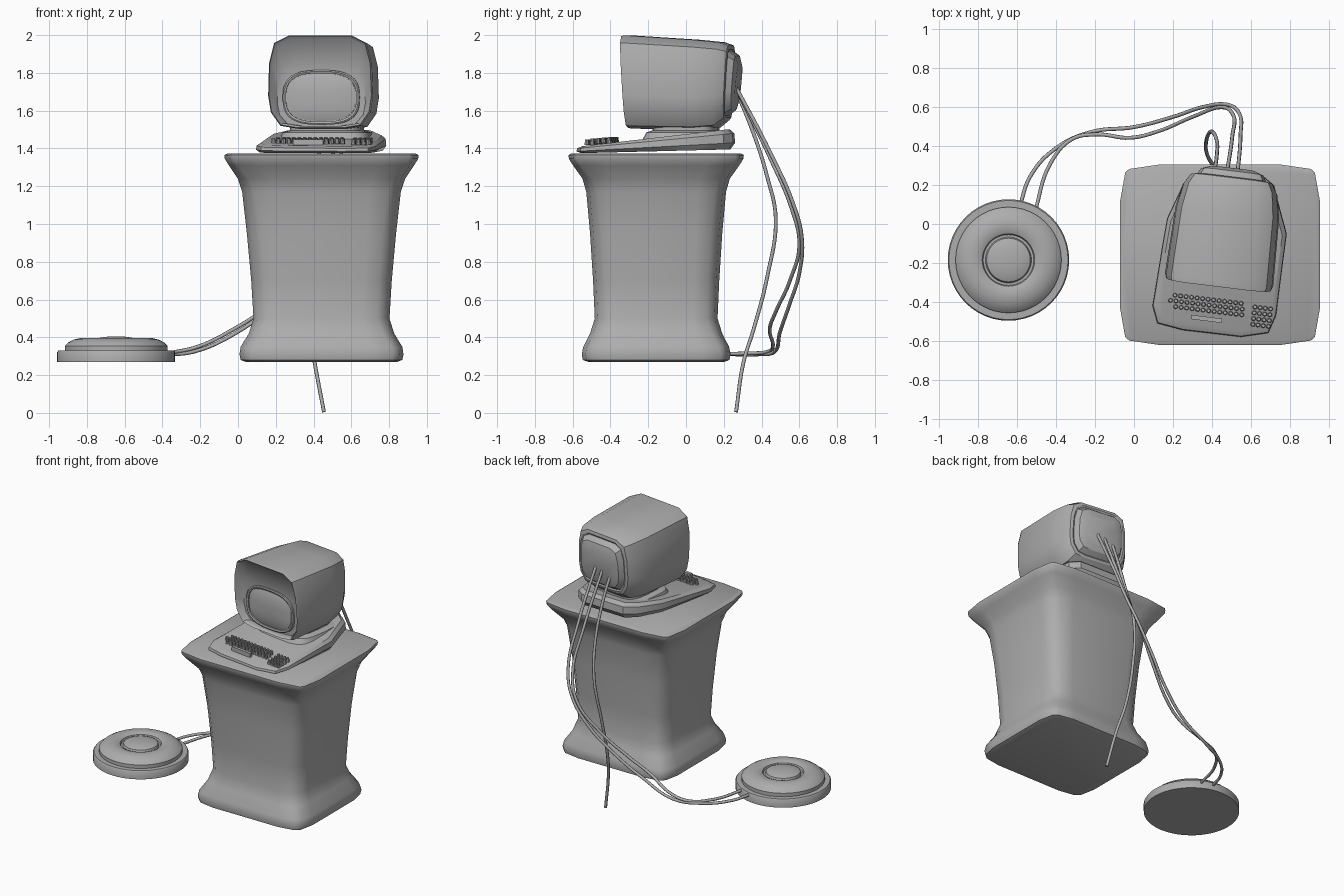
import bpy, bmesh, math
from mathutils import Matrix, Vector

cube = bpy.data.objects.get("Cube")
if cube:
    bpy.data.objects.remove(cube)

grey = bpy.data.materials.new("plain_grey")
grey.diffuse_color = (0.42, 0.42, 0.42, 1)
grey.use_nodes = True
grey.node_tree.nodes["Principled BSDF"].inputs["Base Color"].default_value = (0.42, 0.42, 0.42, 1)

# Frame shared by the turned computer parts
TURN = Matrix.Translation((0.47, -0.02, 0)) @ Matrix.Rotation(math.radians(-7), 4, 'Z')


def finish(name, bm, angle=35, matrix=None):
    bmesh.ops.recalc_face_normals(bm, faces=bm.faces)
    mesh = bpy.data.meshes.new(name)
    bm.to_mesh(mesh)
    bm.free()
    if matrix:
        mesh.transform(matrix)
    mesh.materials.append(grey)
    obj = bpy.data.objects.new(name, mesh)
    bpy.context.collection.objects.link(obj)
    bpy.ops.object.select_all(action='DESELECT')
    obj.select_set(True)
    bpy.context.view_layer.objects.active = obj
    bpy.ops.object.shade_smooth_by_angle(angle=math.radians(angle))
    return obj


def loft(name, loops, angle=35, matrix=None):
    """Skin a list of equal-length loops and cap both ends."""
    bm = bmesh.new()
    rings = [[bm.verts.new(p) for p in loop] for loop in loops]
    n = len(rings[0])
    for a, b in zip(rings, rings[1:]):
        for i in range(n):
            j = (i + 1) % n
            bm.faces.new((a[i], a[j], b[j], b[i]))
    bm.faces.new(rings[0])
    bm.faces.new(rings[-1])
    return finish(name, bm, angle, matrix)


def superellipse(w, h, power, n):
    pts = []
    for i in range(n):
        t = 2 * math.pi * i / n
        c, s = math.cos(t), math.sin(t)
        pts.append((w * math.copysign(abs(c) ** (2 / power), c),
                    h * math.copysign(abs(s) ** (2 / power), s)))
    return pts


# Pedestal: bowed square sections with softened corners
def pedestal_section(z, a, b, cut):
    quarter = [(1, 0), (1, 0.6), (0.95, 0.94 - cut), (0.94 - cut, 0.95), (0.6, 1)]
    loop = []
    for k in range(4):
        for u, v in quarter:
            for _ in range(k):
                u, v = -v, u
            loop.append((0.442 + a * u, -0.158 + b * v, z))
    return loop


pedestal = [(0.27, 0.40, 0.36, 0.07), (0.28, 0.428, 0.388, 0.07), (0.31, 0.434, 0.394, 0.07),
            (0.35, 0.428, 0.386, 0.08), (0.42, 0.385, 0.35, 0.1), (0.5, 0.36, 0.325, 0.12),
            (0.7, 0.372, 0.334, 0.12), (0.95, 0.395, 0.35, 0.12), (1.17, 0.42, 0.37, 0.1),
            (1.24, 0.443, 0.39, 0.08), (1.31, 0.49, 0.44, 0.04), (1.345, 0.512, 0.462, 0.03),
            (1.365, 0.513, 0.464, 0.03), (1.372, 0.5, 0.452, 0.03)]
loft("pedestal", [pedestal_section(*row) for row in pedestal], 50)

# Keyboard base: tapered plan that rises to the back
plan = [(0.095, -0.42), (0.12, -0.51), (0.25, -0.545), (0.55, -0.58), (0.69, -0.56), (0.73, -0.47),
        (0.785, -0.05), (0.75, 0.08), (0.72, 0.2), (0.66, 0.25), (0.32, 0.26), (0.25, 0.2),
        (0.17, 0.03), (0.15, -0.08)]


def base_loop(scale, z, rise):
    loop = []
    for x, y in plan:
        loop.append((0.45 + (x - 0.45) * scale, -0.16 + (y + 0.16) * scale, z + rise * (y + 0.58) / 0.84))
    return loop


loft("keyboard_base", [base_loop(0.94, 1.375, 0.02), base_loop(1, 1.385, 0.045),
                       base_loop(0.99, 1.4, 0.08), base_loop(0.93, 1.412, 0.09)], 30)

# Swivel neck
loft("swivel_neck", [[(x, y + 0.02, z) for x, y in superellipse(w, d, 4, 24)]
                     for z, w, d in ((1.43, 0.25, 0.23), (1.485, 0.23, 0.2), (1.495, 0.19, 0.17), (1.53, 0.19, 0.17))],
     30, TURN)

# Monitor shell: half outline mirrored, swept front to back
half = [(0.6, 1), (0.88, 0.84), (0.98, 0.4), (1, -0.3), (0.95, -0.65), (0.77, -0.94), (0.45, -1)]
outline = half + [(-u, v) for u, v in reversed(half)]


def shell_loop(y, w, low, high, tilt=0):
    mid, h = (low + high) / 2, (high - low) / 2
    return [(w * u, y - tilt * v, mid + h * v) for u, v in outline]


shell = [shell_loop(-0.235, 0.2, 1.53, 1.81, 0.005), shell_loop(-0.24, 0.235, 1.52, 1.86, 0.01),
         shell_loop(-0.275, 0.262, 1.52, 1.982, 0.015), shell_loop(-0.29, 0.273, 1.51, 1.996, 0.015),
         shell_loop(-0.27, 0.28, 1.505, 1.998, 0.012), shell_loop(0.08, 0.268, 1.5, 1.975),
         shell_loop(0.2, 0.245, 1.51, 1.962, -0.01), shell_loop(0.25, 0.215, 1.55, 1.945, -0.01),
         shell_loop(0.255, 0.195, 1.565, 1.925, -0.01), shell_loop(0.25, 0.185, 1.575, 1.915, -0.01),
         shell_loop(0.285, 0.165, 1.6, 1.89, -0.01), shell_loop(0.3, 0.125, 1.64, 1.84, -0.01)]
loft("monitor_shell", shell, 30, TURN)

# Screen surround and domed glass
def oval(w, h, y):
    return [(x, y, 1.67 + z) for x, z in superellipse(w, h, 2.8, 40)]


loft("screen_surround", [oval(0.205, 0.145, -0.22), oval(0.205, 0.145, -0.25), oval(0.198, 0.138, -0.254),
                         oval(0.188, 0.128, -0.25), oval(0.188, 0.128, -0.24)], 40, TURN)
loft("screen_glass", [oval(0.184 * s, 0.124 * s, y) for s, y in
                      ((1, -0.225), (1, -0.245), (0.85, -0.252), (0.55, -0.259), (0.2, -0.262))], 40, TURN)


# Keys: staggered rows, number block and space bar
def add_key(bm, x, y, width=0.024):
    z = 1.412 + 0.11 * (y + 0.56)
    made = bmesh.ops.create_cone(bm, cap_ends=True, segments=8, radius1=0.0125, radius2=0.009, depth=0.03)
    bmesh.ops.scale(bm, verts=made["verts"], vec=(width / 0.024, 0.95, 1))
    bmesh.ops.translate(bm, verts=made["verts"], vec=(x, y, z + 0.012))


bm = bmesh.new()
for row, (start, count) in enumerate([(-0.215, 13), (-0.235, 14), (-0.205, 13)]):
    for i in range(count):
        add_key(bm, start + 0.0285 * i, -0.375 - 0.029 * row)
for row in range(4):
    for col in range(4):
        add_key(bm, 0.2 + 0.027 * col, -0.385 - 0.03 * row)
finish("keys", bm, 30, TURN)

bm = bmesh.new()
made = bmesh.ops.create_cube(bm, size=1)
bmesh.ops.scale(bm, verts=made["verts"], vec=(0.16, 0.022, 0.03))
bmesh.ops.translate(bm, verts=made["verts"], vec=(-0.04, -0.476, 1.433))
finish("space_bar", bm, 30, TURN)

# Round floor unit: turned profile of radius and height
profile = [(0.312, 0.27), (0.312, 0.322), (0.306, 0.33), (0.272, 0.33), (0.272, 0.355), (0.255, 0.372),
           (0.225, 0.388), (0.19, 0.396), (0.155, 0.394), (0.135, 0.385), (0.13, 0.37), (0.118, 0.37),
           (0.112, 0.388), (0.09, 0.397), (0.05, 0.403), (0.015, 0.405)]
loft("floor_unit", [[(-0.645 + x, -0.185 + y, z) for x, y in superellipse(r, r, 2, 48)] for r, z in profile], 40)


# Cables as smooth curves converted to tubes
def cable(name, points, radius=0.01):
    curve = bpy.data.curves.new(name, 'CURVE')
    curve.dimensions = '3D'
    curve.bevel_depth = radius
    curve.bevel_resolution = 2
    curve.resolution_u = 8
    curve.use_fill_caps = True
    spline = curve.splines.new('BEZIER')
    spline.bezier_points.add(len(points) - 1)
    for knot, p in zip(spline.bezier_points, points):
        knot.co = Vector(p)
        knot.handle_left_type = knot.handle_right_type = 'AUTO'
    curve.materials.append(grey)
    obj = bpy.data.objects.new(name, curve)
    bpy.context.collection.objects.link(obj)


cable("power_cord", [(0.41, 0.25, 1.74), (0.425, 0.35, 1.5), (0.425, 0.43, 1.25), (0.4, 0.475, 1.03),
                     (0.372, 0.43, 0.72), (0.375, 0.36, 0.45), (0.405, 0.305, 0.27), (0.455, 0.265, 0.005)])
cable("signal_cable_outer", [(0.53, 0.24, 1.77), (0.547, 0.45, 1.37), (0.54, 0.57, 1.1), (0.48, 0.613, 0.93),
                             (0.35, 0.6, 0.74), (0.2, 0.55, 0.58), (0, 0.498, 0.43), (-0.23, 0.47, 0.325),
                             (-0.4, 0.39, 0.31), (-0.53, 0.25, 0.31), (-0.59, 0.08, 0.315)])
cable("signal_cable_inner", [(0.475, 0.25, 1.75), (0.505, 0.45, 1.34), (0.51, 0.56, 1.08), (0.45, 0.6, 0.9),
                             (0.3, 0.55, 0.7), (0.12, 0.475, 0.535), (-0.02, 0.443, 0.445), (-0.2, 0.46, 0.355),
                             (-0.32, 0.435, 0.325), (-0.43, 0.31, 0.315), (-0.51, 0.06, 0.315)])
